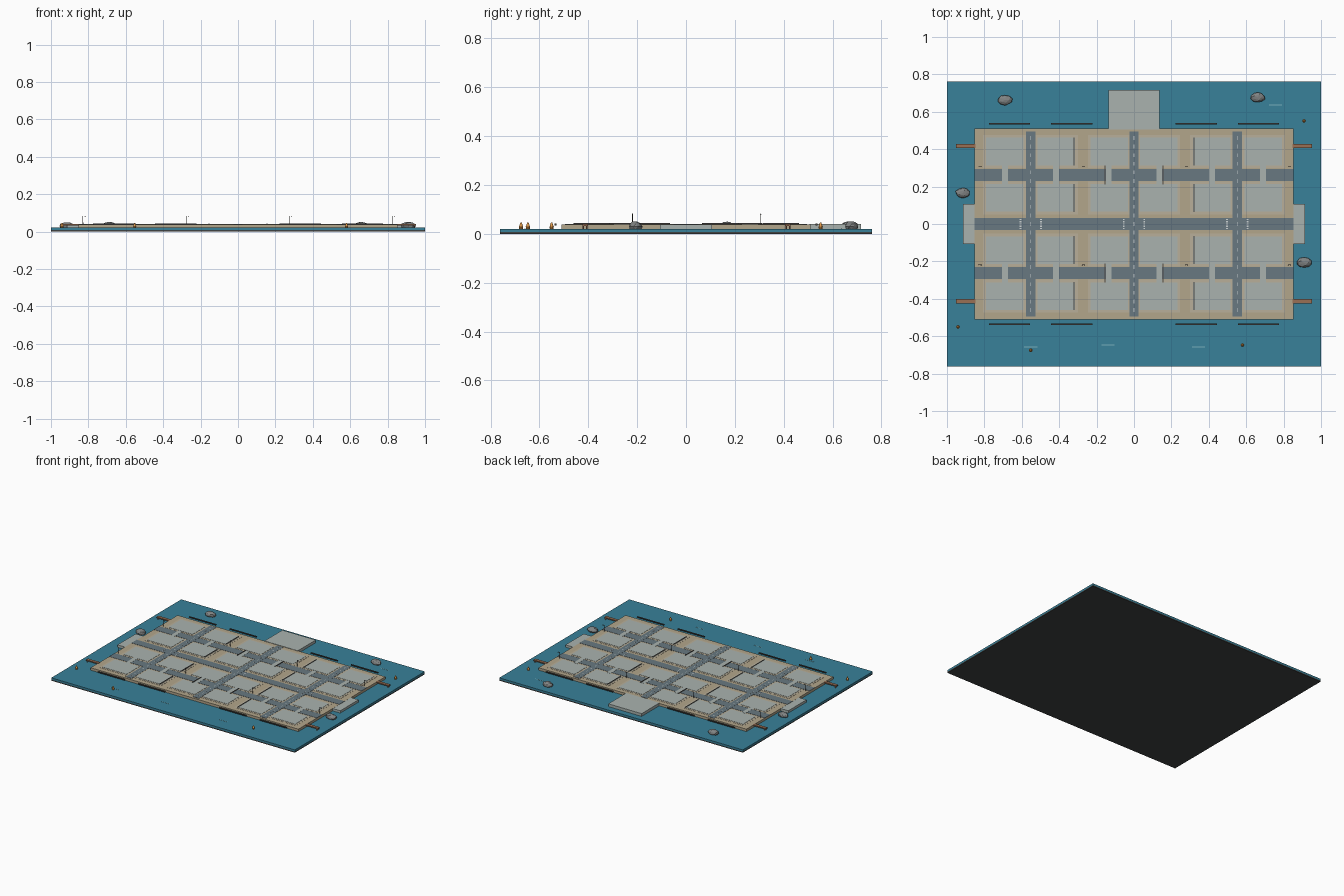
import bpy, bmesh, random
from mathutils import Matrix, Vector

if "Cube" in bpy.data.objects:
    bpy.data.objects.remove(bpy.data.objects["Cube"])

random.seed(4)


def mat(name, r, g, b):
    m = bpy.data.materials.new(name)
    m.diffuse_color = (r, g, b, 1)
    m.use_nodes = True
    m.node_tree.nodes["Principled BSDF"].inputs["Base Color"].default_value = m.diffuse_color
    return m


WATER = mat("water", 0.04, 0.22, 0.32)
BASE = mat("dark_base", 0.05, 0.055, 0.055)
SAND = mat("sand", 0.45, 0.38, 0.26)
PAD = mat("pale_sand", 0.48, 0.43, 0.32)
STONE = mat("pale_stone", 0.40, 0.45, 0.43)
ROAD = mat("asphalt", 0.14, 0.19, 0.22)
WHITE = mat("paint", 0.62, 0.66, 0.66)
WOOD = mat("wood", 0.32, 0.16, 0.09)
DARK = mat("dark_metal", 0.07, 0.065, 0.06)
ROCK = mat("rock", 0.22, 0.23, 0.23)
ORANGE = mat("orange", 0.75, 0.32, 0.07)
FOAM = mat("foam", 0.2, 0.45, 0.52)


def finish(name, bm, m):
    me = bpy.data.meshes.new(name)
    bm.to_mesh(me)
    bm.free()
    ob = bpy.data.objects.new(name, me)
    bpy.context.collection.objects.link(ob)
    me.materials.append(m)
    return ob


def boxes(name, m, items):
    """items: (cx, cy, z0, sx, sy, height)"""
    bm = bmesh.new()
    for cx, cy, z0, sx, sy, h in items:
        bmesh.ops.create_cube(bm, size=1, matrix=Matrix.Translation((cx, cy, z0 + h / 2))
                              @ Matrix.Diagonal((sx, sy, h, 1)))
    return finish(name, bm, m)


def cone(bm, x, y, z0, h, r1, r2, seg):
    bmesh.ops.create_cone(bm, cap_ends=True, segments=seg, radius1=r1, radius2=r2, depth=h,
                          matrix=Matrix.Translation((x, y, z0 + h / 2)))


VX = (-0.552, 0, 0.552)      # north-south streets
SIDE_Y = (-0.262, 0.262)     # minor east-west streets
BLOCK_X = (-0.692, -0.415, -0.132, 0.132, 0.415, 0.692)
BLOCK_Y = (-0.386, -0.14, 0.14, 0.388)

# base slab and water
boxes("base_slab", BASE, [(0, 0, 0, 2, 1.524, 0.008)])
boxes("water", WATER, [(0, 0, 0.008, 2, 1.524, 0.013)])

# island and its quays
boxes("island", SAND, [(0, 0, 0.015, 1.706, 1.02, 0.024)])
boxes("north_quay", STONE, [(0, 0.611, 0.015, 0.274, 0.21, 0.0265)])
boxes("side_quays", STONE, [(s * 0.87, 0, 0.015, 0.09, 0.214, 0.0235) for s in (-1, 1)])

# building plots: pale border with a stone inlay
boxes("plot_borders", PAD, [(x, y, 0.038, 0.23, 0.176, 0.002) for x in BLOCK_X for y in BLOCK_Y])
boxes("plot_inlays", STONE, [(x, y, 0.039, 0.2, 0.148, 0.0025) for x in BLOCK_X for y in BLOCK_Y])

# streets
boxes("main_street", ROAD, [(0, 0, 0.038, 1.706, 0.062, 0.0025)])
boxes("side_streets", ROAD, [(0, y, 0.038, 1.706, 0.064, 0.0025) for y in SIDE_Y])
boxes("cross_streets", ROAD, [(x, 0, 0.038, 0.05, 0.99, 0.003) for x in VX])

# footways crossing the minor streets
boxes("footways", STONE, [(x, y, 0.039, 0.03, 0.1, 0.0024)
                          for x in (-0.69, -0.417, -0.135, 0.135, 0.417, 0.69) for y in SIDE_Y])

# crosswalk stripes and lane dashes
boxes("crosswalks", WHITE, [(x + s * 0.055, (k - 2) * 0.012, 0.0395, 0.009, 0.006, 0.0016)
                            for x in VX for s in (-1, 1) for k in range(5)])
boxes("lane_dashes", WHITE, [(x, -0.46 + 0.046 * k, 0.04, 0.003, 0.02, 0.0014)
                             for x in VX for k in range(21)])

# low dividing walls and gates
boxes("divider_walls", DARK, [(s * 0.32, y, 0.038, 0.006, 0.15, 0.006)
                              for s in (-1, 1) for y in BLOCK_Y])
boxes("street_gates", DARK, [(s * 0.155, y, 0.038, 0.005, 0.1, 0.006)
                             for s in (-1, 1) for y in SIDE_Y])

# long rails off the north and south shores
boxes("shore_rails", DARK, [(x, y, 0.035, 0.22, 0.008, 0.007)
                            for x in (-0.665, -0.333, 0.333, 0.665) for y in (-0.535, 0.535)])

# wooden piers with piles
boxes("piers", WOOD, [(s * 0.9, y, 0.032, 0.104, 0.022, 0.008) for s in (-1, 1) for y in (-0.413, 0.417)])
bm = bmesh.new()
for s in (-1, 1):
    for y in (-0.413, 0.417):
        for dy in (-0.007, 0.007):
            cone(bm, s * 0.944, y + dy, 0.015, 0.02, 0.003, 0.003, 6)
finish("pier_piles", bm, WOOD)

# street lamps: pole, arm and head
bm = bmesh.new()
arms = []
for x in (-0.829, -0.277, 0.274, 0.824):
    for y in (-0.219, 0.306):
        cone(bm, x, y, 0.038, 0.046, 0.002, 0.0015, 6)
        arms.append((x + 0.006, y, 0.082, 0.014, 0.003, 0.002))
        arms.append((x + 0.012, y, 0.080, 0.006, 0.005, 0.002))
finish("lamp_poles", bm, DARK)
boxes("lamp_arms", DARK, arms)

# faceted rocks
for x, y in ((-0.69, 0.663), (0.662, 0.677), (-0.914, 0.166), (0.91, -0.206)):
    bm = bmesh.new()
    bmesh.ops.create_icosphere(bm, subdivisions=2, radius=1)
    for v in bm.verts:
        p = v.co * random.uniform(0.9, 1.06)
        v.co = Vector((x + p.x * 0.04, y + p.y * 0.028, max(0.03 + p.z * 0.022, 0.015)))
    finish("rock", bm, ROCK)

# buoys: tapered body with a collar
bm = bmesh.new()
for x, y in ((-0.941, -0.55), (-0.552, -0.675), (0.58, -0.647), (0.909, 0.551)):
    cone(bm, x, y, 0.018, 0.012, 0.007, 0.009, 10)
    cone(bm, x, y, 0.03, 0.016, 0.008, 0.003, 10)
finish("buoys", bm, ORANGE)

# wave crests
boxes("wave_crests", FOAM, [(x, y, 0.02, 0.07, 0.004, 0.002) for x, y in
                            ((0.757, 0.636), (-0.552, -0.658), (-0.14, -0.647), (0.345, -0.658))])
